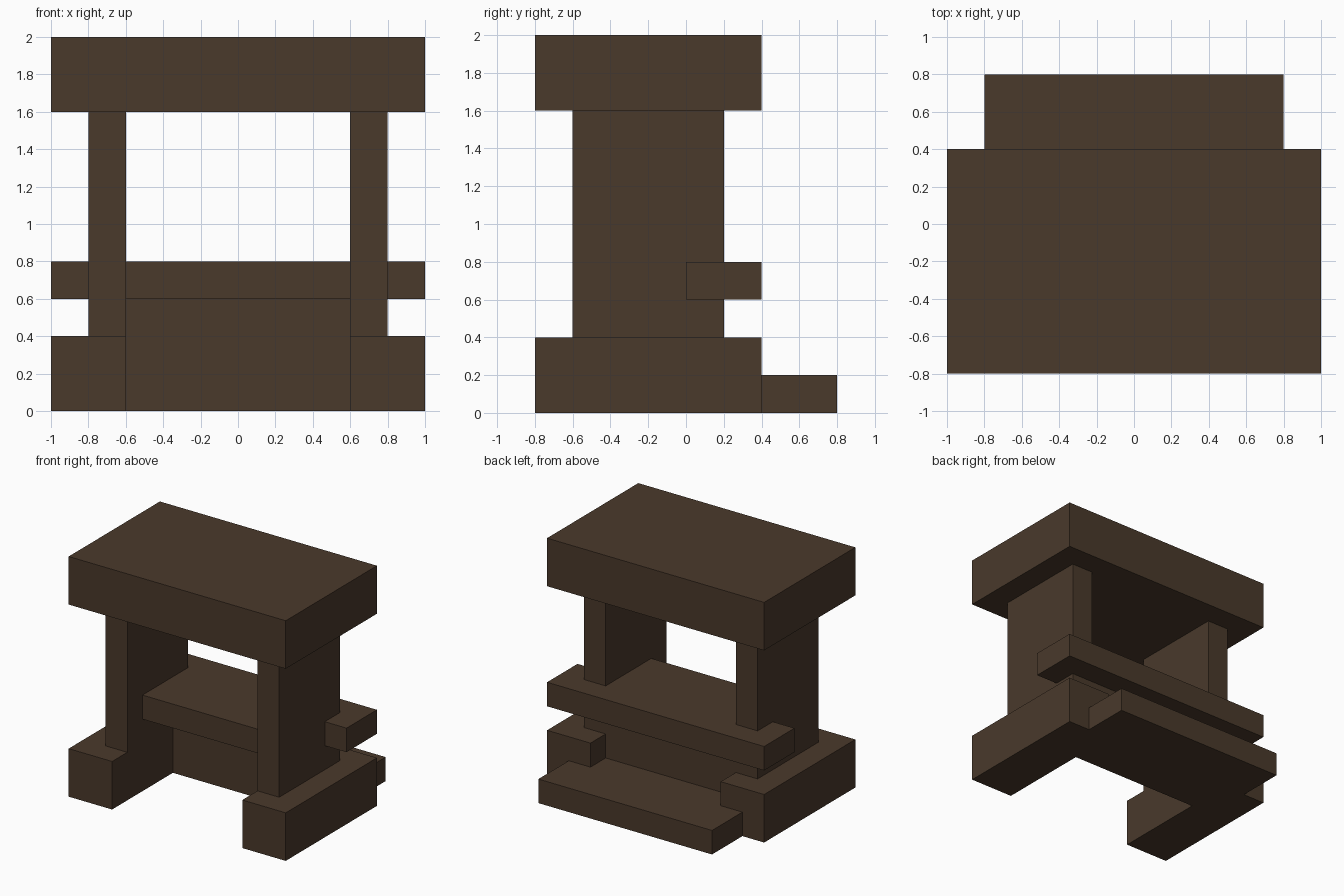
import bpy
import bmesh
from mathutils import Matrix, Vector

cube = bpy.data.objects.get("Cube")
if cube:
    bpy.data.objects.remove(cube, do_unlink=True)

# Single dark wood colour
wood = bpy.data.materials.new("dark_brown_wood")
wood.use_nodes = True
brown = (0.068, 0.041, 0.024, 1.0)
wood.diffuse_color = brown
shader = next(n for n in wood.node_tree.nodes if n.type == "BSDF_PRINCIPLED")
shader.inputs["Base Color"].default_value = brown
shader.inputs["Roughness"].default_value = 0.9


def block(name, x, y, z):
    """Box spanning the given (min, max) range on each axis."""
    low, high = Vector((x[0], y[0], z[0])), Vector((x[1], y[1], z[1]))
    centre, size = (low + high) / 2, high - low
    bm = bmesh.new()
    bmesh.ops.create_cube(bm, size=1, matrix=Matrix.Diagonal(size.to_4d()))
    mesh = bpy.data.meshes.new(name)
    bm.to_mesh(mesh)
    bm.free()
    mesh.materials.append(wood)
    obj = bpy.data.objects.new(name, mesh)
    obj.location = centre
    bpy.context.collection.objects.link(obj)
    return obj


# Mirrored feet and uprights
for side, s in (("left", 1), ("right", -1)):
    block(side + "_foot", sorted((0.6 * s, s)), (-0.8, 0.4), (0, 0.4))
    block(side + "_upright", sorted((0.6 * s, 0.8 * s)), (-0.6, 0.2), (0.4, 1.6))

# Thick top slab
block("top_slab", (-1, 1), (-0.8, 0.4), (1.6, 2))

# Panel joining the two sides under the shelf
block("lower_panel", (-0.6, 0.6), (0, 0.2), (0, 0.6))

# Shelf: wide rear bar through the uprights, narrower front between them
block("shelf_rear_bar", (-1, 1), (0, 0.4), (0.6, 0.8))
block("shelf_front", (-0.6, 0.6), (-0.4, 0), (0.6, 0.8))

# Rear step, with a tongue reaching in between the feet
block("rear_step", (-0.8, 0.8), (0.4, 0.8), (0, 0.2))
block("rear_step_tongue", (-0.6, 0.6), (0.2, 0.4), (0, 0.2))
